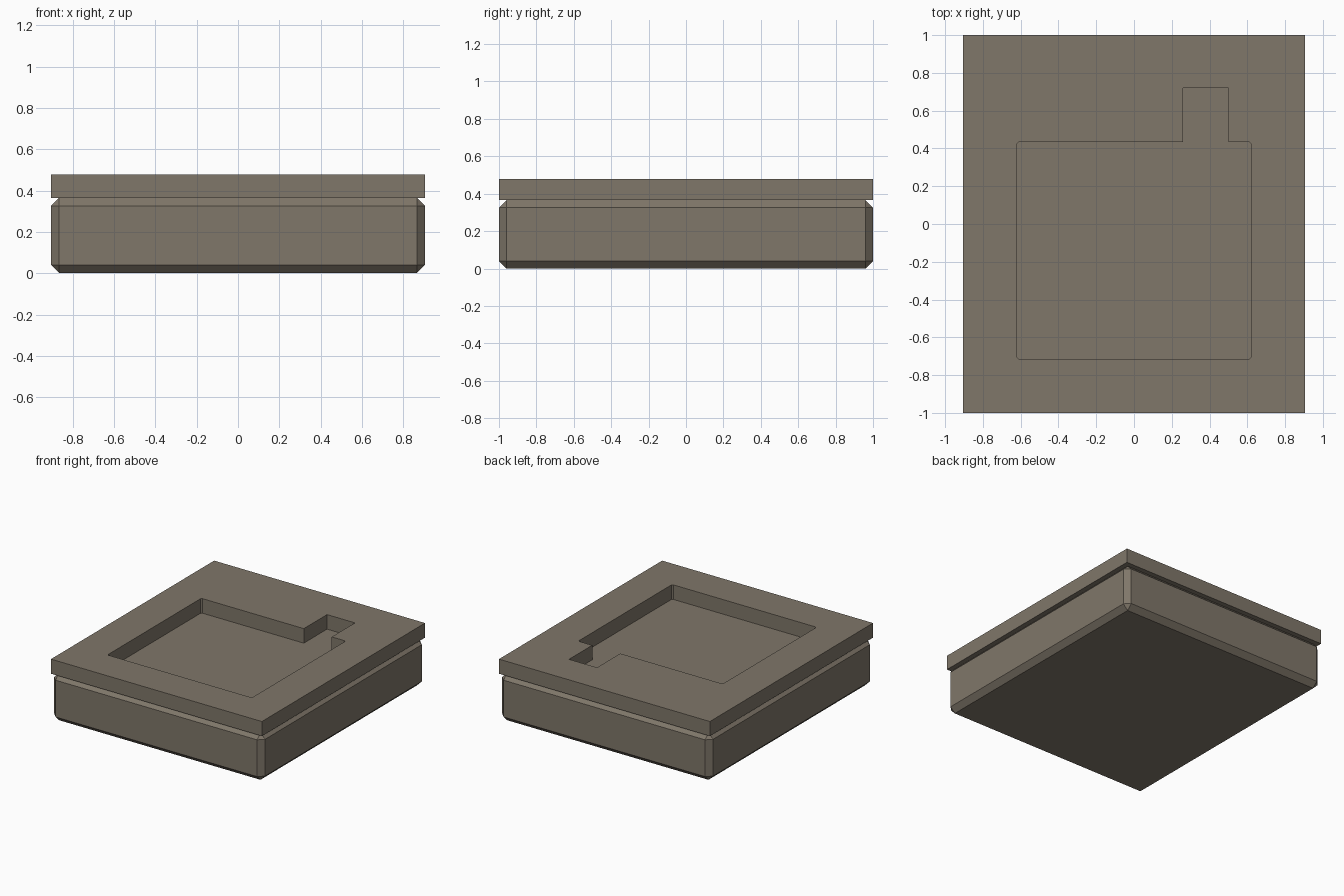
import bpy, bmesh

if "Cube" in bpy.data.objects:
    bpy.data.objects.remove(bpy.data.objects["Cube"])

HX, HY = 0.905, 1.0            # half width and half depth
BASE_TOP, TOP = 0.365, 0.478   # heights
CHAMFER = 0.04

stone = bpy.data.materials.new("warm_grey_stone")
stone.diffuse_color = (0.215, 0.184, 0.143, 1)
stone.use_nodes = True
stone.node_tree.nodes["Principled BSDF"].inputs["Base Color"].default_value = stone.diffuse_color


def add_object(name, bm):
    bmesh.ops.recalc_face_normals(bm, faces=bm.faces[:])
    mesh = bpy.data.meshes.new(name)
    bm.to_mesh(mesh)
    bm.free()
    mesh.materials.append(stone)
    obj = bpy.data.objects.new(name, mesh)
    bpy.context.collection.objects.link(obj)
    return obj


def loop_edges(bm, points, z):
    verts = [bm.verts.new((x, y, z)) for x, y in points]
    return [bm.edges.new((v, verts[(i + 1) % len(verts)])) for i, v in enumerate(verts)]


# Base block with every edge chamfered; its top is the recess floor
bm = bmesh.new()
bmesh.ops.create_cube(bm, size=1)
for v in bm.verts:
    v.co = (v.co.x * 2 * HX, v.co.y * 2 * HY, (v.co.z + 0.5) * BASE_TOP)
bmesh.ops.bevel(bm, geom=bm.edges[:], offset=CHAMFER, offset_type='OFFSET',
                segments=1, profile=0.5, affect='EDGES')
add_object("base_block", bm)

# Top frame: slab outline with a notched opening whose outer corners are nipped
c = 0.01
x, y0, y1 = 0.62, -0.715, 0.435
opening = [(-x + c, y0), (x - c, y0), (x, y0 + c), (x, y1 - c), (x - c, y1),
           (0.5, y1), (0.5, 0.72), (0.26, 0.72), (0.26, y1),
           (-x + c, y1), (-x, y1 - c), (-x, y0 + c)]
outline = [(-HX, -HY), (HX, -HY), (HX, HY), (-HX, HY)]
bm = bmesh.new()
edges = loop_edges(bm, outline, BASE_TOP) + loop_edges(bm, opening, BASE_TOP)
bmesh.ops.triangle_fill(bm, edges=edges, use_beauty=True, normal=(0, 0, 1))
result = bmesh.ops.extrude_face_region(bm, geom=bm.faces[:], use_keep_orig=True)
for v in result["geom"]:
    if isinstance(v, bmesh.types.BMVert):
        v.co.z = TOP
add_object("top_frame", bm)
